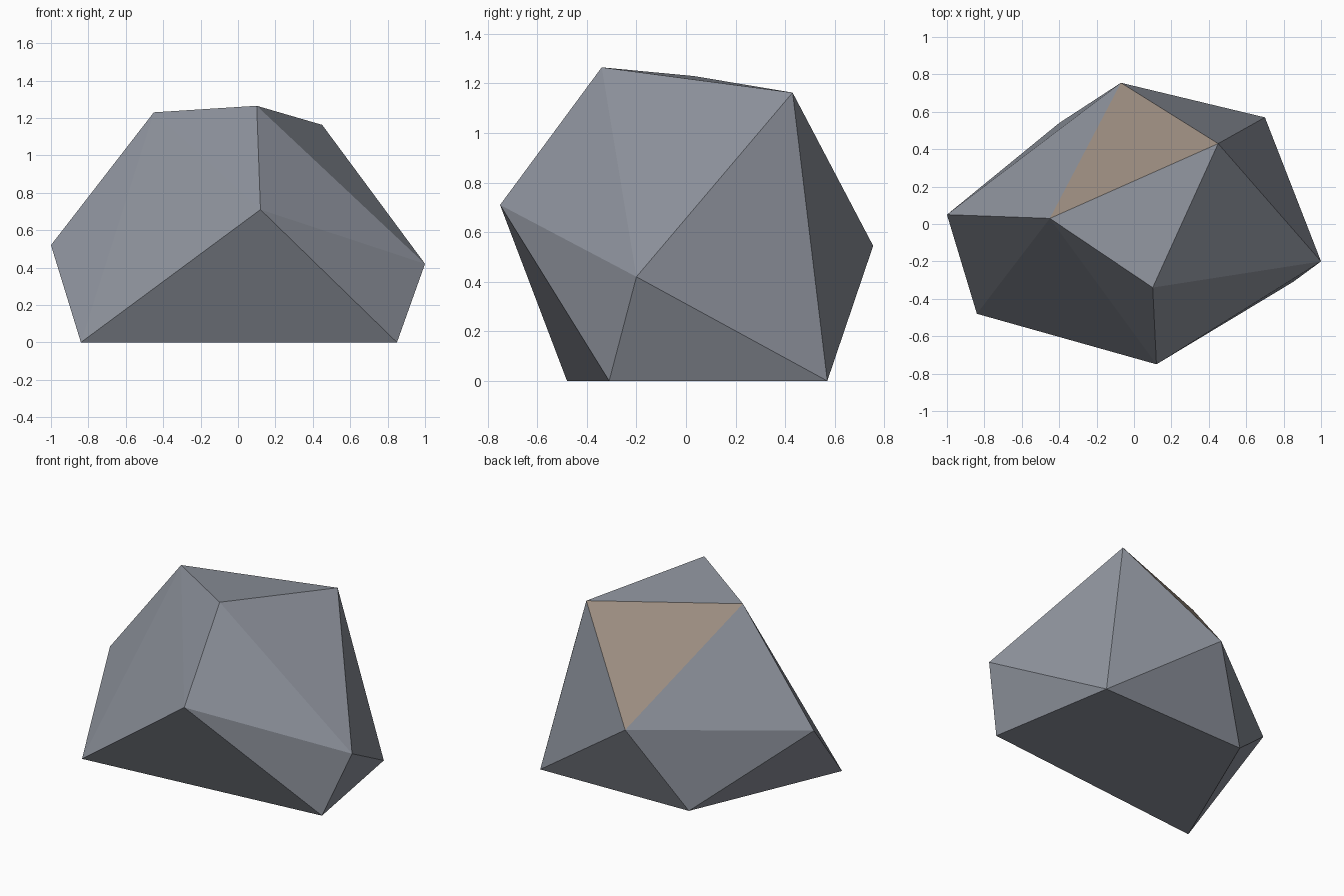
import bpy
import bmesh
from mathutils import Vector

cube = bpy.data.objects.get("Cube")
if cube:
    bpy.data.objects.remove(cube, do_unlink=True)


def make_material(name, rgb):
    mat = bpy.data.materials.new(name)
    mat.use_nodes = True
    mat.diffuse_color = (*rgb, 1)
    bsdf = mat.node_tree.nodes["Principled BSDF"]
    bsdf.inputs["Base Color"].default_value = (*rgb, 1)
    bsdf.inputs["Roughness"].default_value = 0.9
    return mat


# Corners of the boulder: ground ring (A B C K), waist (D E J F), crown (G H I)
corners = {
    "A": (-0.84, -0.48, 0), "B": (0.85, -0.31, 0),
    "C": (0.70, 0.57, 0), "K": (-0.40, 0.54, 0),
    "D": (0.12, -0.75, 0.71), "E": (1.0, -0.20, 0.42),
    "J": (-0.07, 0.755, 0.545), "F": (-1.0, 0.05, 0.52),
    "G": (-0.45, 0.03, 1.23), "H": (0.10, -0.34, 1.265),
    "I": (0.45, 0.43, 1.163),
}

# Flat facets, each spelled by its corners
facets = ("ABCK ADB DEB EBC CJK JFK FAK "
          "AFG AGD GHD HED HIE IEC CIJ GFJ GHI GIJ").split()
EARTH_FACET = "GIJ"

bm = bmesh.new()
verts = {name: bm.verts.new(Vector(co)) for name, co in corners.items()}
for facet in facets:
    face = bm.faces.new([verts[c] for c in facet])
    face.smooth = False
    face.material_index = 1 if facet == EARTH_FACET else 0
bmesh.ops.recalc_face_normals(bm, faces=bm.faces)

mesh = bpy.data.meshes.new("boulder")
bm.to_mesh(mesh)
bm.free()
mesh.materials.append(make_material("slate grey", (0.27, 0.29, 0.335)))
mesh.materials.append(make_material("earth brown", (0.335, 0.27, 0.22)))
boulder = bpy.data.objects.new("boulder", mesh)
bpy.context.collection.objects.link(boulder)
